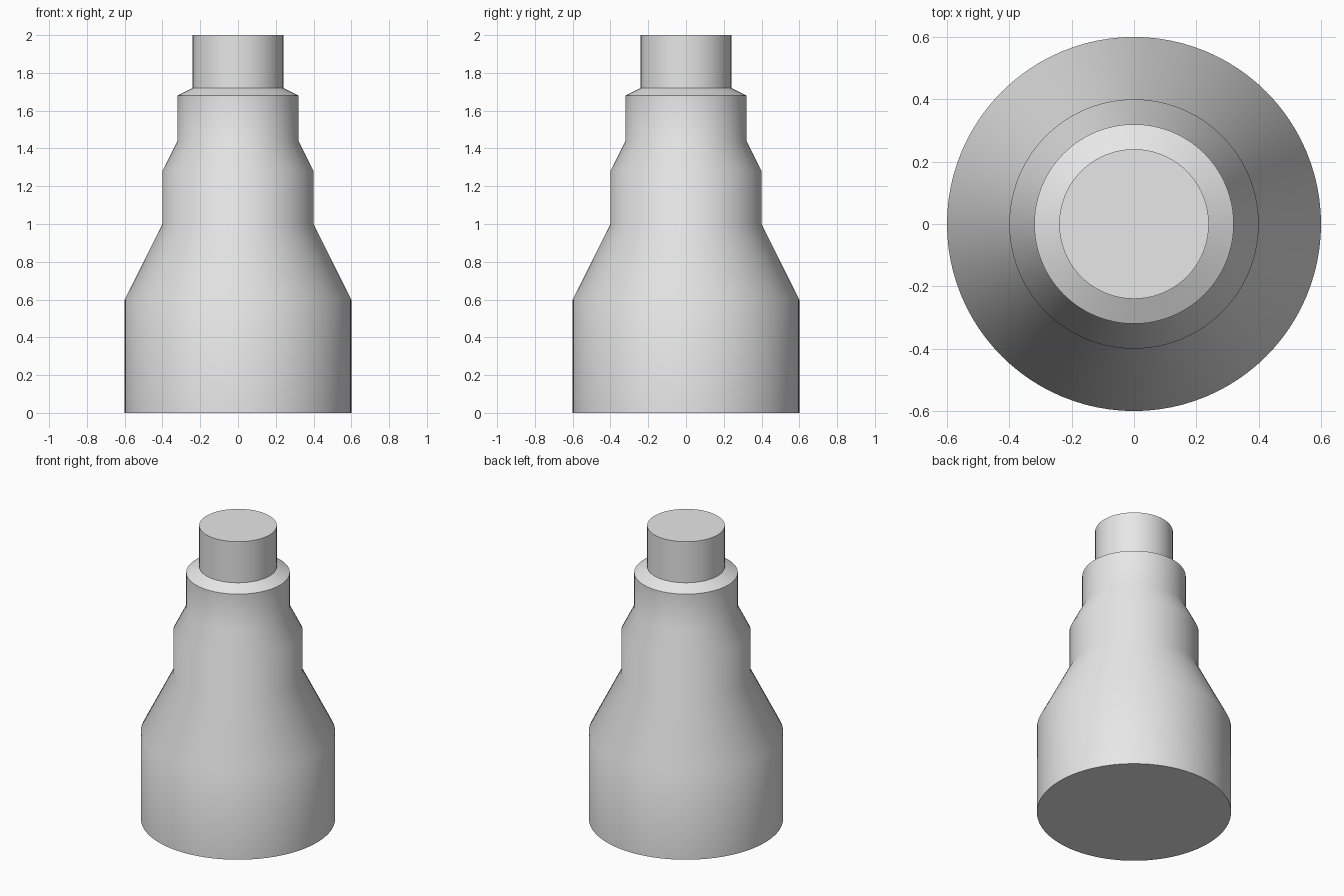
import bpy
import bmesh
import math

cube = bpy.data.objects.get("Cube")
if cube:
    bpy.data.objects.remove(cube, do_unlink=True)

SIDES = 96

# One flat grey for the whole piece
grey = bpy.data.materials.new("light_grey")
grey.use_nodes = True
colour = (0.8, 0.8, 0.8, 1)
grey.diffuse_color = colour
grey.node_tree.nodes["Principled BSDF"].inputs["Base Color"].default_value = colour


def turned(name, profile):
    """Turn a (radius, height) profile about z and close both ends."""
    bm = bmesh.new()
    rings = []
    for radius, height in profile:
        angles = (math.tau * i / SIDES for i in range(SIDES))
        rings.append([bm.verts.new((radius * math.cos(a), radius * math.sin(a), height))
                      for a in angles])
    for low, high in zip(rings, rings[1:]):
        for i in range(SIDES):
            j = (i + 1) % SIDES
            bm.faces.new((low[i], low[j], high[j], high[i]))
    bm.faces.new(rings[0][::-1])
    bm.faces.new(rings[-1])
    mesh = bpy.data.meshes.new(name)
    bm.to_mesh(mesh)
    bm.free()
    mesh.materials.append(grey)
    obj = bpy.data.objects.new(name, mesh)
    bpy.context.collection.objects.link(obj)
    bpy.ops.object.select_all(action="DESELECT")
    obj.select_set(True)
    bpy.context.view_layer.objects.active = obj
    bpy.ops.object.shade_smooth_by_angle(angle=math.radians(30))
    return obj


# Wide base, two tapers, chamfered collar and narrow top spigot
turned("stepped_turned_body", [
    (0.60, 0.00), (0.60, 0.60),
    (0.40, 1.00), (0.40, 1.28),
    (0.32, 1.44), (0.32, 1.68),
    (0.24, 1.72), (0.24, 2.00),
])
